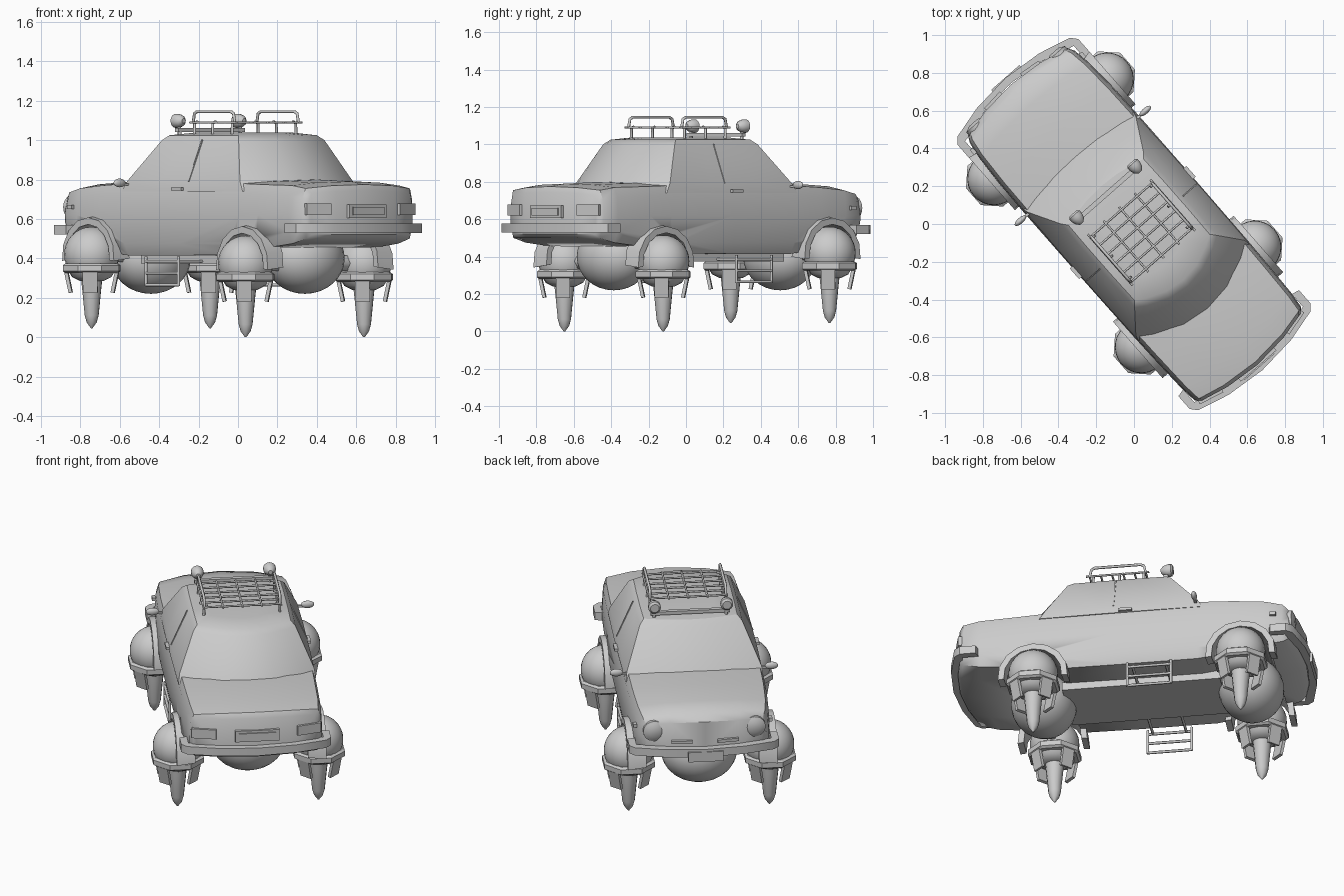
import bpy, bmesh, math
from mathutils import Matrix, Vector

if "Cube" in bpy.data.objects:
    bpy.data.objects.remove(bpy.data.objects["Cube"])
parts = []


def add(name, bm, angle=35):
    bmesh.ops.recalc_face_normals(bm, faces=bm.faces)
    me = bpy.data.meshes.new(name)
    bm.to_mesh(me)
    bm.free()
    ob = bpy.data.objects.new(name, me)
    bpy.context.collection.objects.link(ob)
    bpy.ops.object.select_all(action='DESELECT')
    ob.select_set(True)
    bpy.context.view_layer.objects.active = ob
    bpy.ops.object.shade_smooth_by_angle(angle=math.radians(angle))
    parts.append(ob)
    return ob


def skin(rings):
    """Bridge equal-length closed rings with quads."""
    bm = bmesh.new()
    vs = [[bm.verts.new(p) for p in r] for r in rings]
    n = len(rings[0])
    for a, b in zip(vs, vs[1:]):
        for i in range(n):
            j = (i + 1) % n
            bm.faces.new((a[i], a[j], b[j], b[i]))
    return bm, vs


def lathe(name, profile, seg, loc, rot=Matrix(), phase=0.0, angle=35):
    rings = [[(r * math.cos(phase + math.tau * k / seg), r * math.sin(phase + math.tau * k / seg), z)
              for k in range(seg)] for r, z in profile]
    bm, vs = skin(rings)
    bm.faces.new(vs[0])
    bm.faces.new(vs[-1])
    bm.transform(Matrix.Translation(loc) @ rot)
    return add(name, bm, angle)


def box(name, loc, size, rot=Matrix()):
    bm = bmesh.new()
    bmesh.ops.create_cube(bm, size=1)
    bm.transform(Matrix.Translation(loc) @ rot @ Matrix.Diagonal((*size, 1)))
    return add(name, bm)


def ball(name, loc, scale):
    bm = bmesh.new()
    bmesh.ops.create_uvsphere(bm, u_segments=28, v_segments=16, radius=1)
    bm.transform(Matrix.Translation(loc) @ Matrix.Diagonal((*scale, 1)))
    return add(name, bm)


def band(name, outer, inner, place):
    """Closed strip between two paths, swept between the two ends given by place."""
    bm = bmesh.new()
    rows = [[bm.verts.new(place(p, e)) for p in path] for path, e in
            ((outer, 0), (outer, 1), (inner, 1), (inner, 0))]
    for a, b in zip(rows, rows[1:] + rows[:1]):
        for i in range(len(outer) - 1):
            bm.faces.new((a[i], a[i + 1], b[i + 1], b[i]))
    for k in (0, -1):
        bm.faces.new([r[k] for r in rows])
    return add(name, bm)


def tubes(name, paths, radius):
    cu = bpy.data.curves.new(name, 'CURVE')
    cu.dimensions = '3D'
    cu.bevel_depth = radius
    cu.bevel_resolution = 1
    cu.use_fill_caps = True
    for path in paths:
        sp = cu.splines.new('POLY')
        sp.points.add(len(path) - 1)
        for pt, co in zip(sp.points, path):
            pt.co = (*co, 1)
    ob = bpy.data.objects.new(name, cu)
    bpy.context.collection.objects.link(ob)
    parts.append(ob)


def turn(deg, axis):
    return Matrix.Rotation(math.radians(deg), 4, axis)


# Lower body: stations of (y, half width, bottom, shoulder, crown)
stations = [(-.925, .355, .52, .73, .745), (-.91, .375, .5, .755, .775), (-.82, .385, .475, .77, .79),
            (-.6, .392, .45, .775, .80), (-.45, .395, .42, .78, .80), (0, .398, .415, .78, .80),
            (.42, .398, .415, .78, .80), (.62, .395, .44, .77, .795), (.8, .385, .48, .755, .785),
            (.89, .37, .5, .735, .765), (.92, .35, .53, .70, .72)]
rings = []
for y, w, zb, zs, zt in stations:
    half = [(0, zb), (.55 * w, zb), (.93 * w, zb), (w, zb + .06), (w, .62), (.985 * w, zs - .05),
            (.94 * w, zs), (.55 * w, zs * .3 + zt * .7), (0, zt)]
    bow = .065 * math.copysign((abs(y) / .92) ** 4, y)
    ring = half + [(-x, z) for x, z in half[-2:0:-1]]
    rings.append([(x, y + bow * (1 - (x / .39) ** 2), z) for x, z in ring])
bm, vs = skin(rings)
for v in (vs[0], vs[-1]):
    for s in (1, -1):
        for quad in ((0, 1, 7, 8), (1, 2, 6, 7), (2, 3, 5, 6), (3, 4, 5)):
            bm.faces.new([v[s * i] for i in quad])
body = add("body", bm, 40)

# Cabin: rings of (z, half width, front y, rear y, front bow, rear bow)
rings = []
for z, w, yf, yr, bf, br in [(.74, .39, .45, -.48, .06, .15), (.79, .382, .42, -.45, .06, .15),
                             (1.0, .29, .255, -.335, .04, .10), (1.025, .265, .225, -.305, .04, .09),
                             (1.038, .18, .13, -.22, .02, .05)]:
    across = [-1, -.8, -.4, 0, .4, .8, 1]
    ring = [(t * w, yf + bf * (1 - t * t), z) for t in across]
    ring += [(w * 1.01, yf + (yr - yf) * k, z) for k in (.3, .65)]
    ring += [(-t * w, yr - br * (1 - t * t), z) for t in across]
    ring += [(-w * 1.01, yf + (yr - yf) * k, z) for k in (.65, .3)]
    rings.append(ring)
bm, vs = skin(rings)
bm.faces.new(vs[-1])
bm.faces.new(vs[0])
add("cabin", bm, 28)

# Underfloor keel
box("keel", (0, .07, .4), (.4, .9, .05))

# Hover pods, wheel wells, arches and axle pods
for axle, ya, zc in (("front", .67, .42), ("rear", -.514, .375)):
    well = lathe(axle + "_well_cutter", [(.165, -.6), (.165, .6)], 24, (0, ya, zc), turn(90, 'Y'))
    well.hide_render = True
    well.hide_set(True)
    cut = body.modifiers.new(axle + "_wells", 'BOOLEAN')
    cut.operation = 'DIFFERENCE'
    cut.solver = 'EXACT'
    cut.object = well
    ball(axle + "_axle_pod", (0, ya, .4), (.215, .185, .18))
    tubes(axle + "_axle", [[(-.38, ya, zc), (.38, ya, zc)]], .045)
    for side, s in (("right", 1), ("left", -1)):
        name = axle + "_" + side
        c = Vector((s * .4, ya, zc))
        arc = [math.radians(a) for a in range(-6, 187, 24)]
        outer, inner = [[(r * math.cos(a), r * math.sin(a)) for a in arc] for r in (.2, .165)]
        band(name + "_arch", outer, inner,
             lambda p, e: (s * (.32 + .105 * e), ya + p[0], zc + p[1] - .012 * e))
        ball(name + "_pod", c, (.14, .14, .14))
        lathe(name + "_flange", [(.14, -.095), (.155, -.085), (.155, -.055), (.14, -.045)], 8, c,
              phase=math.pi / 8, angle=25)
        lathe(name + "_collar", [(.115, -.09), (.1, -.115), (.06, -.135)], 16, c)
        lathe(name + "_spike", [(.058, -.1), (.05, -.17), (.036, -.31), (.026, -.345), (.004, -.375)],
              12, c)
        for k in range(4):
            rot = turn(90 * k + 45, 'Z')
            box(name + "_fin_" + str(k + 1), c + rot @ Vector((.118, 0, -.14)), (.018, .075, .11),
                rot @ turn(12, 'Y'))

# Bumpers wrapped around both ends
right = [(.425, .84), (.425, .93), (.395, .965), (.22, 1.01), (0, 1.03)]
path = right + [(-x, y) for x, y in right[-2::-1]]
inside = [(x * .9, y - .04 if abs(x) < .41 else y - .01) for x, y in path]
for name, s, z in (("front_bumper", 1, .522), ("rear_bumper", -1, .53)):
    band(name, path, inside, lambda p, e: (p[0], s * p[1], z + .048 * e))
box("front_plate", (0, 1.025, .525), (.2, .015, .06))
box("rear_plate", (0, -.985, .64), (.25, .03, .068))
box("rear_plate_panel", (0, -.992, .64), (.21, .03, .04))

# Lamps, mirrors, handles, seams and ladders on each side
for side, s in (("right", 1), ("left", -1)):
    lathe(side + "_headlamp", [(.062, -.05), (.062, .015), (.05, .02), (.03, .03)], 20,
          (s * .285, .935, .66), turn(-90, 'X'))
    box(side + "_grille_slot", (s * .13, .975, .6), (.12, .03, .018), turn(-s * 6, 'Z'))
    box(side + "_tail_lamp", (s * .295, -.945, .65), (.14, .04, .058), turn(s * 14, 'Z'))
    box(side + "_marker", (s * .385, .85, .66), (.02, .035, .02))
    box(side + "_mirror_arm", (s * .4, .41, .775), (.06, .015, .012))
    ball(side + "_mirror", (s * .44, .41, .783), (.038, .016, .022))
    box(side + "_door_handle", (s * .4, .01, .752), (.022, .075, .016))
    box(side + "_door_seam", (s * .338, -.06, .895), (.012, .008, .23), turn(-s * 23.5, 'Y'))
    x = s * .385
    rails = [[(x, y, .41), (x, y, .26)] for y in (.02, .27)]
    rungs = [[(x, .02, z), (x, .27, z)] for z in (.265, .325, .385)]
    struts = [[(x, y, .385), (s * .15, y, .385)] for y in (.05, .24)]
    tubes(side + "_ladder", rails + rungs + struts, .008)

# Roof rack: grid floor, feet and raised side rails
ys = [-.22 + .064 * k for k in range(6)]
xs = [-.22 + .11 * k for k in range(5)]
grid = [[(-.225, y, 1.09), (.225, y, 1.09)] for y in ys]
grid += [[(x, -.24, 1.09), (x, .12, 1.09)] for x in xs]
tubes("rack_floor", grid, .006)
for side, s in (("right", 1), ("left", -1)):
    x = s * .215
    rail = [[(x, -.22, 1.09), (x, -.21, 1.135), (x, -.19, 1.145), (x, .07, 1.145),
             (x, .09, 1.135), (x, .1, 1.09)]]
    feet = [[(x, y, 1.02), (x, y, 1.085), (x - s * .02, y, 1.095)] for y in (-.2, -.05, .09)]
    tubes(side + "_rack_rail", rail + feet, .008)
    # Roof lamps facing forward
    lathe(side + "_roof_lamp", [(.012, -.04), (.028, -.025), (.036, 0), (.036, .02), (.025, .03)], 16,
          (s * .205, .225, 1.098), turn(-90, 'X'))
    tubes(side + "_lamp_post", [[(s * .205, .215, 1.02), (s * .205, .22, 1.09)]], .01)
box("lamp_bar", (0, .215, 1.052), (.45, .025, .02))

# Turn the finished vehicle to its resting heading
bpy.context.view_layer.update()
for ob in parts:
    ob.matrix_world = turn(41.3, 'Z') @ ob.matrix_world
